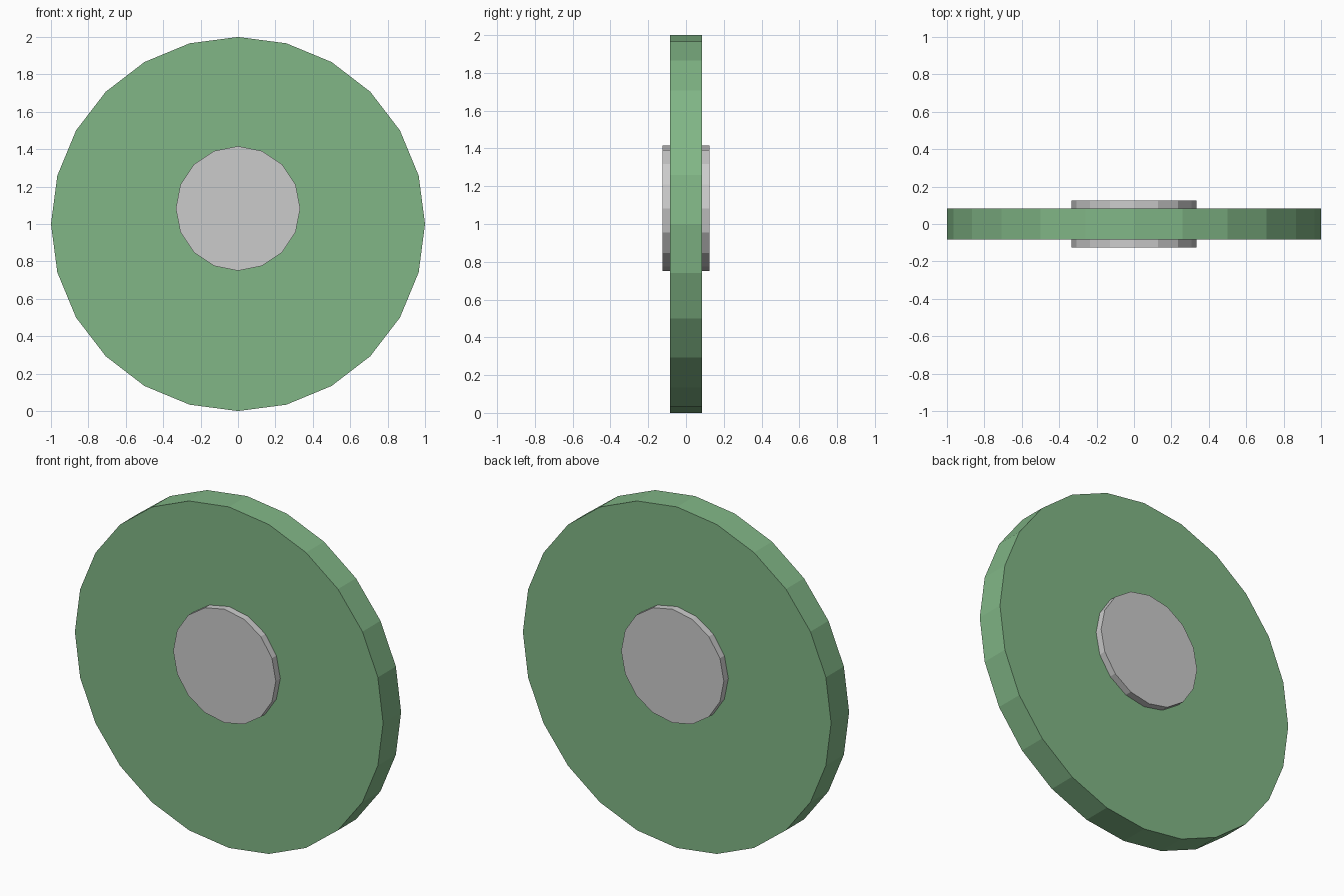
import bpy
from math import pi

if "Cube" in bpy.data.objects:
    bpy.data.objects.remove(bpy.data.objects["Cube"])


def disc(name, sides, radius, thickness, z):
    """Upright flat-faced disc along y with a corner at the top."""
    bpy.ops.mesh.primitive_cylinder_add(vertices=sides, radius=radius,
                                        depth=thickness, location=(0, 0, z),
                                        rotation=(pi / 2, 0, 0))
    ob = bpy.context.object
    ob.name = name
    bpy.ops.object.transform_apply(location=False, rotation=True, scale=True)
    return ob


# Large green wheel
wheel = disc("wheel_disc", 24, 1.0, 0.167, 1.0)
green = bpy.data.materials.new("green")
green.diffuse_color = (0.22, 0.47, 0.24, 1)
green.use_nodes = True
green.node_tree.nodes["Principled BSDF"].inputs["Base Color"].default_value = green.diffuse_color
wheel.data.materials.append(green)

# Grey hub, set slightly above the wheel centre and proud on both faces
disc("hub", 16, 0.333, 0.25, 1.083)
